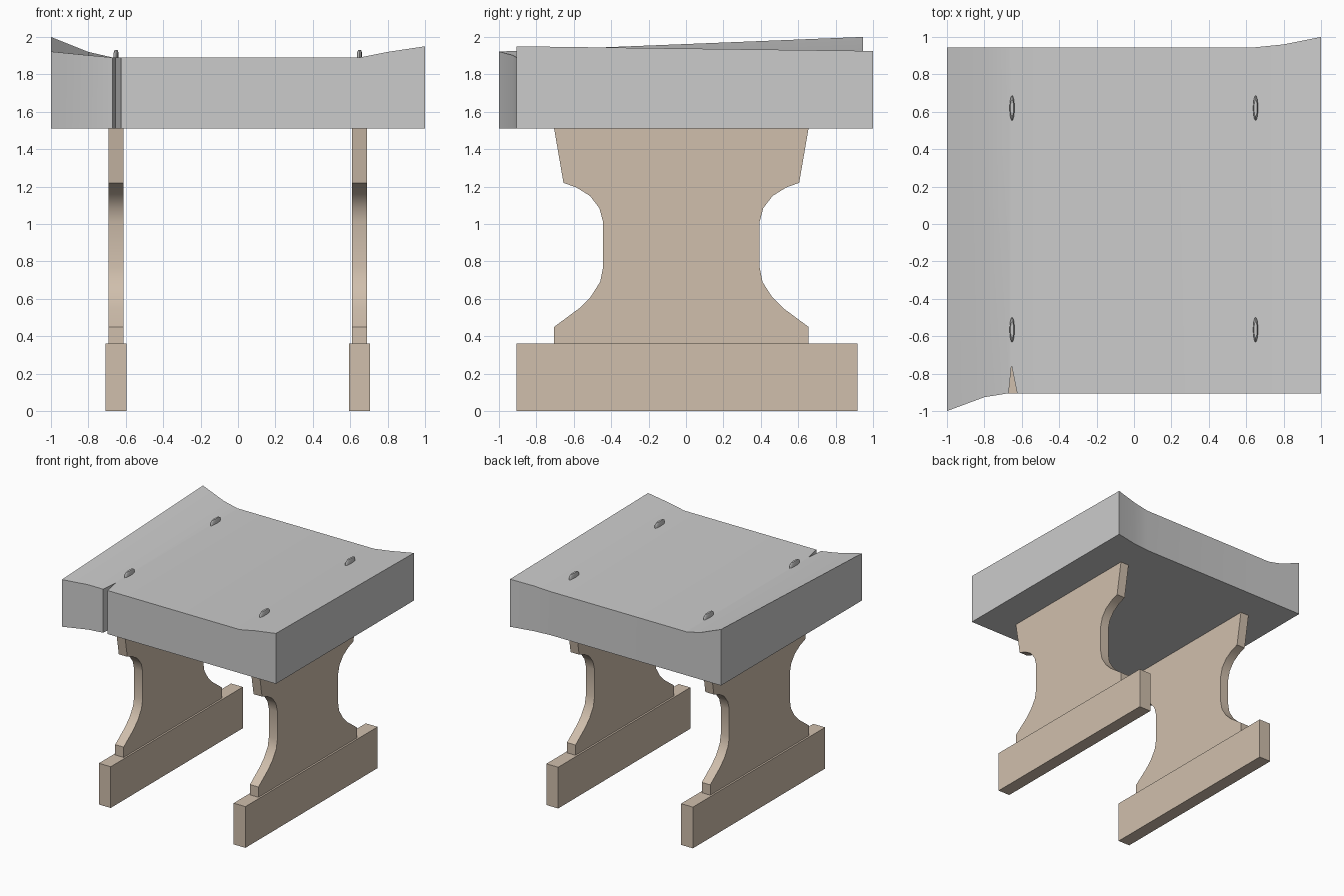
import bpy, bmesh
from math import radians, sin, cos, tau

if "Cube" in bpy.data.objects:
    bpy.data.objects.remove(bpy.data.objects["Cube"])

wood = bpy.data.materials.new("wood")
wood.diffuse_color = (0.63, 0.52, 0.415, 1)
wood.use_nodes = True
wood.node_tree.nodes["Principled BSDF"].inputs["Base Color"].default_value = wood.diffuse_color


def finish(bm, name, mat=None, angle=30):
    bmesh.ops.recalc_face_normals(bm, faces=bm.faces)
    mesh = bpy.data.meshes.new(name)
    bm.to_mesh(mesh)
    bm.free()
    obj = bpy.data.objects.new(name, mesh)
    bpy.context.collection.objects.link(obj)
    if mat:
        mesh.materials.append(mat)
    bpy.ops.object.select_all(action='DESELECT')
    bpy.context.view_layer.objects.active = obj
    obj.select_set(True)
    bpy.ops.object.shade_smooth_by_angle(angle=radians(angle))
    return obj


def extrude(points, offset, name, mat=None, angle=30):
    bm = bmesh.new()
    face = bm.faces.new([bm.verts.new(p) for p in points])
    new = bmesh.ops.extrude_face_region(bm, geom=[face])["geom"]
    bmesh.ops.translate(bm, vec=offset, verts=[v for v in new if isinstance(v, bmesh.types.BMVert)])
    return finish(bm, name, mat, angle)


# Slab top with flared corners and a split in the front edge
# x, front y, front z, back y, back z
stations = [
    (-1.00, -1.000, 1.922, 0.945, 2.00),
    (-0.80, -0.926, 1.902, 0.945, 1.92),
    (-0.67, -0.905, 1.89, 0.945, 1.89),
    (-0.655, -0.755, 1.89, 0.945, 1.89),
    (-0.625, -0.905, 1.89, 0.945, 1.89),
    (0.65, -0.905, 1.89, 0.945, 1.89),
    (0.80, -0.905, 1.92, 0.960, 1.905),
    (1.00, -0.905, 1.95, 1.000, 1.925),
]
bm = bmesh.new()
rings = [[bm.verts.new(p) for p in ((x, fy, 1.51), (x, fy, fz), (x, by, bz), (x, by, 1.51))]
         for x, fy, fz, by, bz in stations]
for a, b in zip(rings, rings[1:]):
    for i in range(4):
        j = (i + 1) % 4
        bm.faces.new((a[i], a[j], b[j], b[i]))
bm.faces.new(rings[0])
bm.faces.new(rings[-1])
finish(bm, "slab_top")

# Scalloped trestle legs (half profile: distance from centre, z) and feet
half = [(0.68, 1.51), (0.63, 1.22), (0.56, 1.195), (0.488, 1.15), (0.438, 1.085),
        (0.418, 1.01), (0.418, 0.77), (0.434, 0.69), (0.485, 0.61), (0.545, 0.55),
        (0.68, 0.45), (0.68, 0.34)]
profile = [(d - 0.025, z) for d, z in half] + [(-d - 0.025, z) for d, z in reversed(half)]
foot = [(-0.907, 0), (0.917, 0), (0.917, 0.36), (-0.907, 0.36)]
for side, cx in (("left", -0.652), ("right", 0.65)):
    extrude([(cx - 0.041, y, z) for y, z in profile], (0.082, 0, 0), side + "_leg", wood)
    extrude([(cx - 0.057, y, z) for y, z in foot], (0.114, 0, 0), side + "_foot", wood)

    # Oval pegs standing proud of the slab, with rounded tops
    for end, cy in (("back", 0.62), ("front", -0.565)):
        bm = bmesh.new()
        loops = [[bm.verts.new((cx + 0.013 * s * cos(tau * i / 16), cy + 0.067 * s * sin(tau * i / 16), z))
                  for i in range(16)] for s, z in ((1, 1.87), (1, 1.915), (0.65, 1.93))]
        for a, b in zip(loops, loops[1:]):
            for i in range(16):
                j = (i + 1) % 16
                bm.faces.new((a[i], a[j], b[j], b[i]))
        bm.faces.new(loops[0])
        bm.faces.new(loops[-1])
        finish(bm, f"{side}_{end}_peg")
